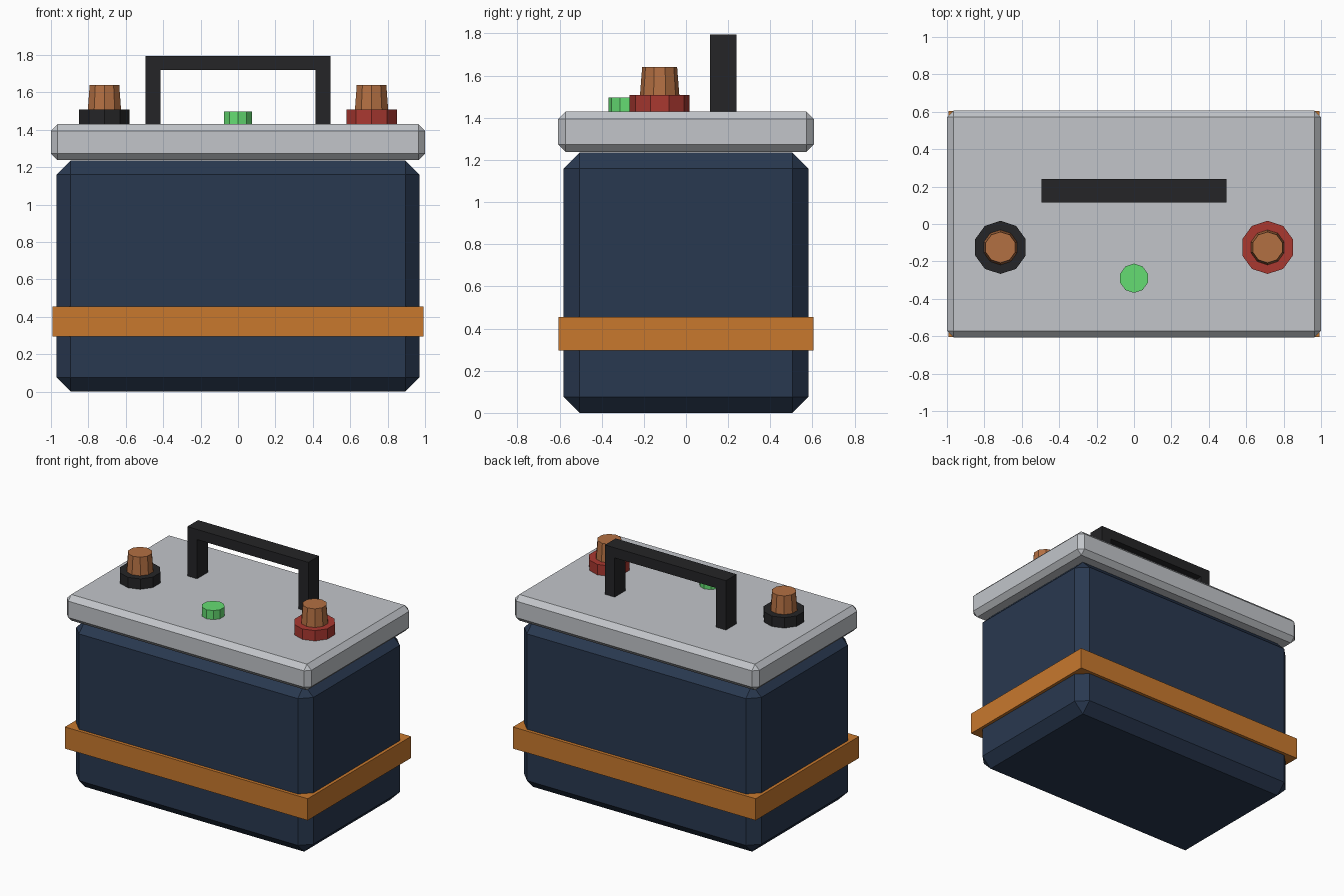
import bpy

if "Cube" in bpy.data.objects:
    bpy.data.objects.remove(bpy.data.objects["Cube"])


def material(name, rgb):
    m = bpy.data.materials.new(name)
    m.diffuse_color = (*rgb, 1)
    m.use_nodes = True
    m.node_tree.nodes["Principled BSDF"].inputs["Base Color"].default_value = m.diffuse_color
    return m


NAVY = material("navy", (0.022, 0.04, 0.08))
ORANGE = material("orange", (0.58, 0.19, 0.027))
GREY = material("light_grey", (0.54, 0.56, 0.59))
BLACK = material("black", (0.018, 0.018, 0.02))
RED = material("red", (0.4, 0.04, 0.03))
COPPER = material("copper", (0.45, 0.16, 0.055))
GREEN = material("green", (0.13, 0.72, 0.17))


def box(name, x, y, z, mat, bevel=0):
    """Box from (min, max) ranges with an optional single-step chamfer."""
    r = (x, y, z)
    bpy.ops.mesh.primitive_cube_add(size=1, location=[(a + b) / 2 for a, b in r])
    o = bpy.context.object
    o.name = name
    o.scale = [b - a for a, b in r]
    bpy.ops.object.transform_apply(location=False, rotation=False, scale=True)
    o.data.materials.append(mat)
    if bevel:
        mod = o.modifiers.new("chamfer", "BEVEL")
        mod.width = bevel
        mod.segments = 1
    return o


def peg(name, x, y, z0, z1, r0, r1, mat):
    """Ten-sided upright peg."""
    bpy.ops.mesh.primitive_cone_add(vertices=10, radius1=r0, radius2=r1,
                                    depth=z1 - z0, location=(x, y, (z0 + z1) / 2))
    o = bpy.context.object
    o.name = name
    o.data.materials.append(mat)
    return o


# Case, strap and lid
box("case", (-0.97, 0.97), (-0.58, 0.58), (0, 1.235), NAVY, 0.075)
box("strap", (-0.993, 0.993), (-0.604, 0.604), (0.295, 0.455), ORANGE)
box("lid", (-1, 1), (-0.607, 0.607), (1.237, 1.43), GREY, 0.036)

# Carrying handle
for side, x in (("left", (-0.495, -0.415)), ("right", (0.415, 0.495))):
    box(f"handle_leg_{side}", x, (0.115, 0.24), (1.42, 1.72), BLACK)
box("handle_bar", (-0.495, 0.495), (0.115, 0.24), (1.72, 1.795), BLACK)

# Terminals: coloured collar with a tapered post
for side, x, mat in (("negative", -0.714, BLACK), ("positive", 0.714, RED)):
    peg(f"{side}_collar", x, -0.125, 1.42, 1.507, 0.142, 0.142, mat)
    peg(f"{side}_post", x, -0.125, 1.50, 1.64, 0.094, 0.083, COPPER)

# Charge indicator
peg("charge_indicator", 0, -0.29, 1.42, 1.497, 0.078, 0.078, GREEN)
